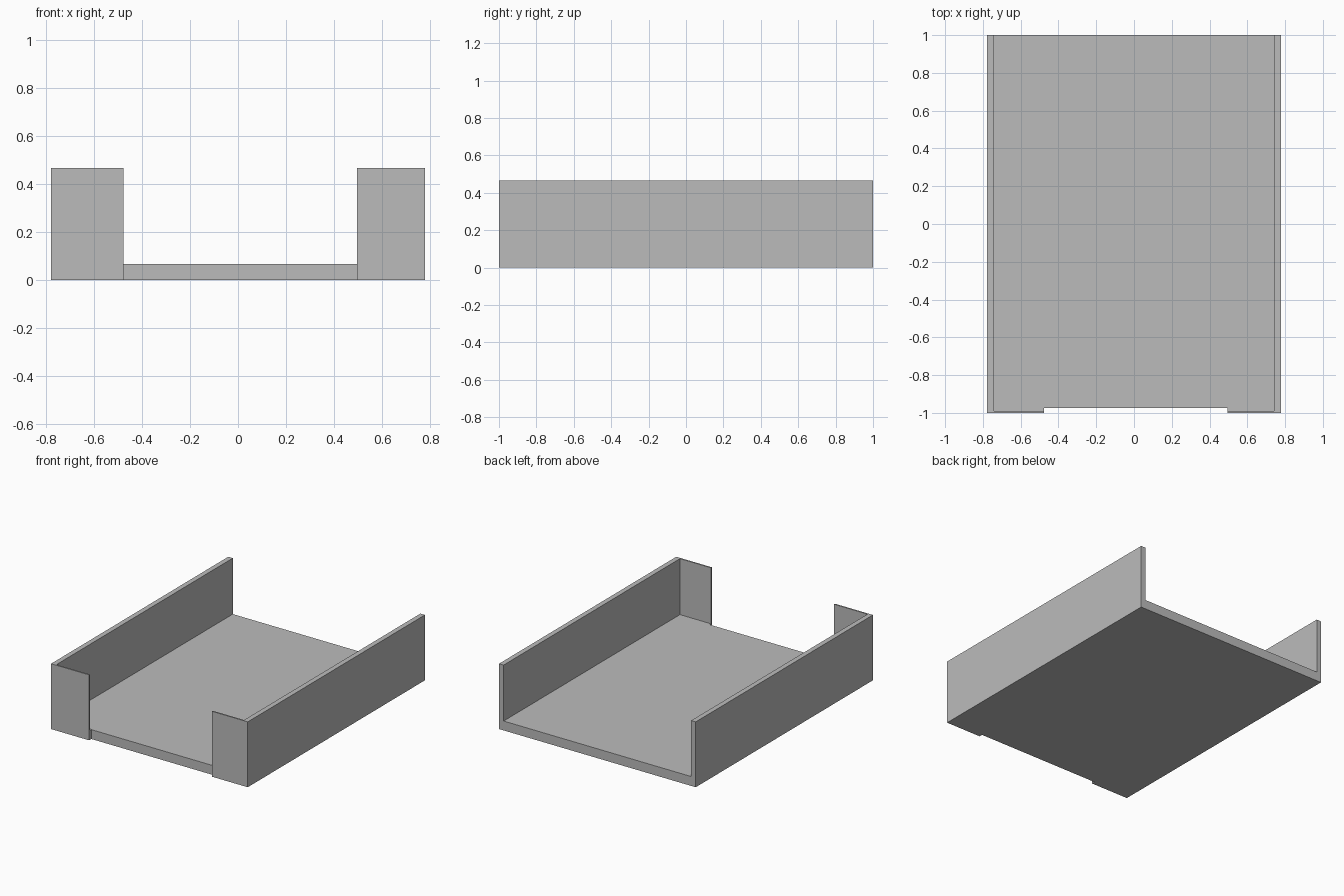
import bpy
import bmesh

# Remove the default cube
cube = bpy.data.objects.get("Cube")
if cube:
    bpy.data.objects.remove(cube, do_unlink=True)

# Main dimensions
HALF_W, HEIGHT, FLOOR_T = 0.777, 0.467, 0.067
WALL_T, LIP_T, NOTCH_Y = 0.036, 0.01, -0.975
GAP_LEFT, GAP_RIGHT = 0.495, -0.477
INNER = HALF_W - WALL_T

grey = bpy.data.materials.new("plain_grey")
grey.use_nodes = True
colour = (0.5, 0.5, 0.5, 1)
grey.diffuse_color = colour
grey.node_tree.nodes["Principled BSDF"].inputs["Base Color"].default_value = colour


def prism(name, outline, height):
    """Extrude a flat outline upward from the ground."""
    bm = bmesh.new()
    base = bm.faces.new([bm.verts.new((x, y, 0)) for x, y in outline])
    top = bmesh.ops.extrude_face_region(bm, geom=[base])
    verts = [v for v in top["geom"] if isinstance(v, bmesh.types.BMVert)]
    bmesh.ops.translate(bm, verts=verts, vec=(0, 0, height))
    bmesh.ops.recalc_face_normals(bm, faces=bm.faces)
    mesh = bpy.data.meshes.new(name)
    bm.to_mesh(mesh)
    bm.free()
    mesh.materials.append(grey)
    obj = bpy.data.objects.new(name, mesh)
    bpy.context.collection.objects.link(obj)
    return obj


# Floor panel with a shallow notch between the front lips
lip_back = -1 + LIP_T
prism("floor_panel", [
    (-INNER, 1), (-INNER, lip_back), (GAP_RIGHT, lip_back), (GAP_RIGHT, NOTCH_Y),
    (GAP_LEFT, NOTCH_Y), (GAP_LEFT, lip_back), (INNER, lip_back), (INNER, 1),
], FLOOR_T)

# Each side wall turns the corner into a thin front lip
for side, sign, gap in (("left", 1, GAP_LEFT), ("right", -1, GAP_RIGHT)):
    outer, inner = sign * HALF_W, sign * INNER
    prism(side + "_wall_with_front_lip", [
        (outer, 1), (outer, -1), (gap, -1),
        (gap, lip_back), (inner, lip_back), (inner, 1),
    ], HEIGHT)
